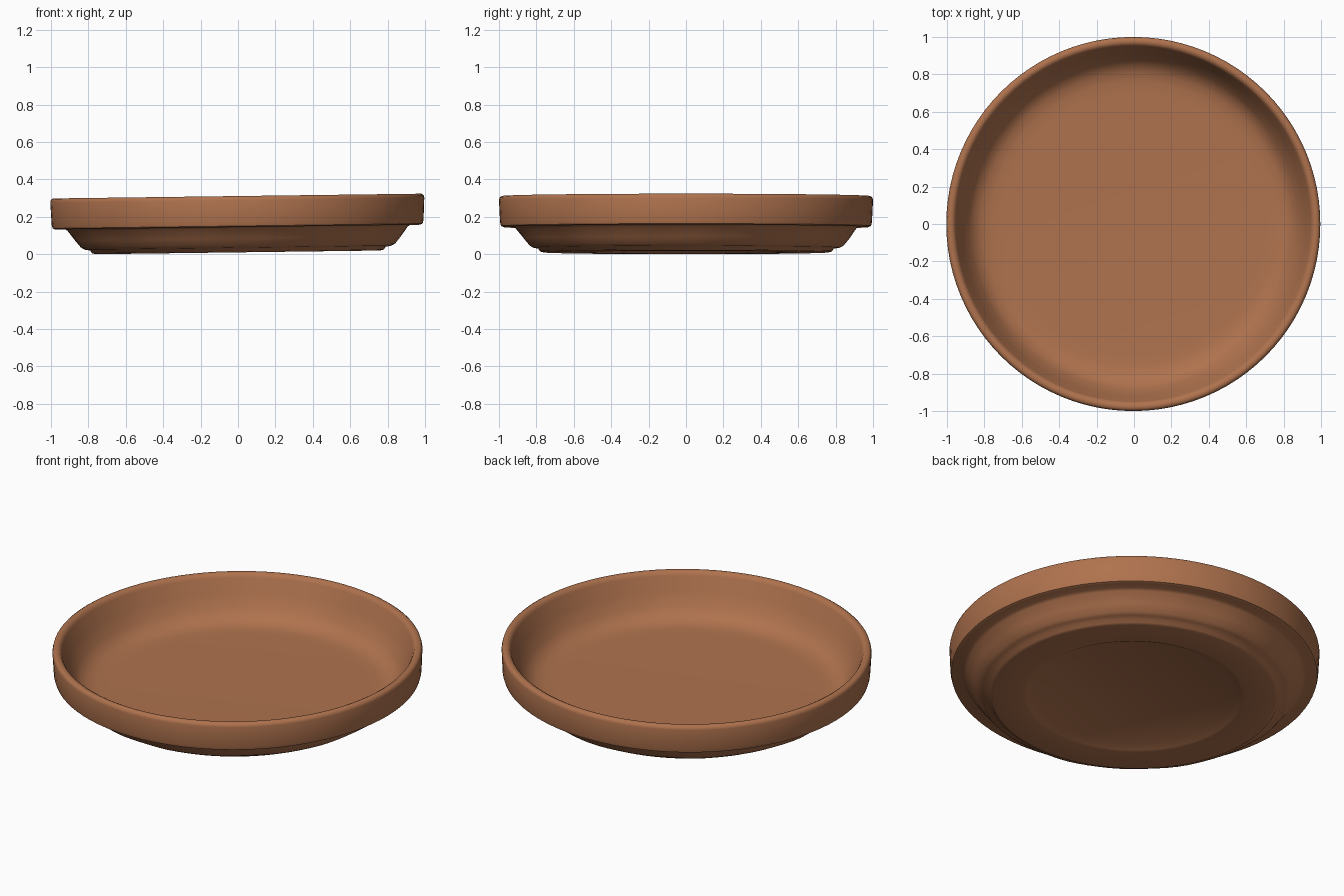
import bpy
import bmesh
import math
from mathutils import Matrix, Vector

cube = bpy.data.objects.get("Cube")
if cube:
    bpy.data.objects.remove(cube, do_unlink=True)

SEGMENTS = 96
TILT = 0.013  # rise of the dish per unit of x

# Terracotta clay
clay = bpy.data.materials.new("terracotta")
clay.use_nodes = True
colour = (0.43, 0.17, 0.076, 1)
clay.diffuse_color = colour
clay.node_tree.nodes["Principled BSDF"].inputs["Base Color"].default_value = colour

# Half section (radius, height): recessed underside, foot, flared wall, rim band, bowl
section = [
    (0, 0.035), (0.54, 0.035), (0.58, 0.015), (0.6, 0.011),
    (0.76, 0.011), (0.78, 0.016), (0.79, 0.031),
    (0.82, 0.036), (0.84, 0.048), (0.87, 0.085), (0.91, 0.138), (0.925, 0.148),
    (0.975, 0.146), (0.989, 0.152), (0.994, 0.17),
    (1, 0.29), (0.996, 0.305), (0.985, 0.312),
    (0.97, 0.312), (0.957, 0.305), (0.949, 0.29),
    (0.92, 0.21), (0.88, 0.135), (0.85, 0.1), (0.81, 0.078), (0.76, 0.069),
    (0.7, 0.067), (0, 0.067),
]

# Turn the section around the vertical axis
bm = bmesh.new()
verts = [bm.verts.new((r, 0, z)) for r, z in section]
edges = [bm.edges.new(pair) for pair in zip(verts, verts[1:])]
bmesh.ops.spin(bm, geom=verts + edges, axis=(0, 0, 1), cent=(0, 0, 0),
               angle=math.tau, steps=SEGMENTS, use_duplicate=False)
bmesh.ops.remove_doubles(bm, verts=bm.verts, dist=0.0005)
bmesh.ops.dissolve_degenerate(bm, edges=bm.edges, dist=0.0001)

# Hand-thrown unevenness on the flared outer wall
for v in bm.verts:
    r = math.hypot(v.co.x, v.co.y)
    if 0.8 < r < 0.93 and v.co.z < 0.12 and v.co.z < (r - 0.75):
        a = math.atan2(v.co.y, v.co.x)
        wobble = 1 + 0.003 * math.sin(9 * a) + 0.002 * math.sin(17 * a + 1)
        v.co.x *= wobble
        v.co.y *= wobble

# The dish leans slightly, then rests on its lowest point
bm.transform(Matrix.Rotation(-math.atan(TILT), 4, "Y"))
low = min(v.co.z for v in bm.verts)
bmesh.ops.translate(bm, verts=bm.verts, vec=Vector((0, 0, -low)))
bmesh.ops.recalc_face_normals(bm, faces=bm.faces)

mesh = bpy.data.meshes.new("saucer_dish")
bm.to_mesh(mesh)
bm.free()
mesh.materials.append(clay)
dish = bpy.data.objects.new("saucer_dish", mesh)
bpy.context.collection.objects.link(dish)

# Smooth shading with crisp steps
bpy.context.view_layer.objects.active = dish
dish.select_set(True)
bpy.ops.object.shade_smooth_by_angle(angle=math.radians(50))
